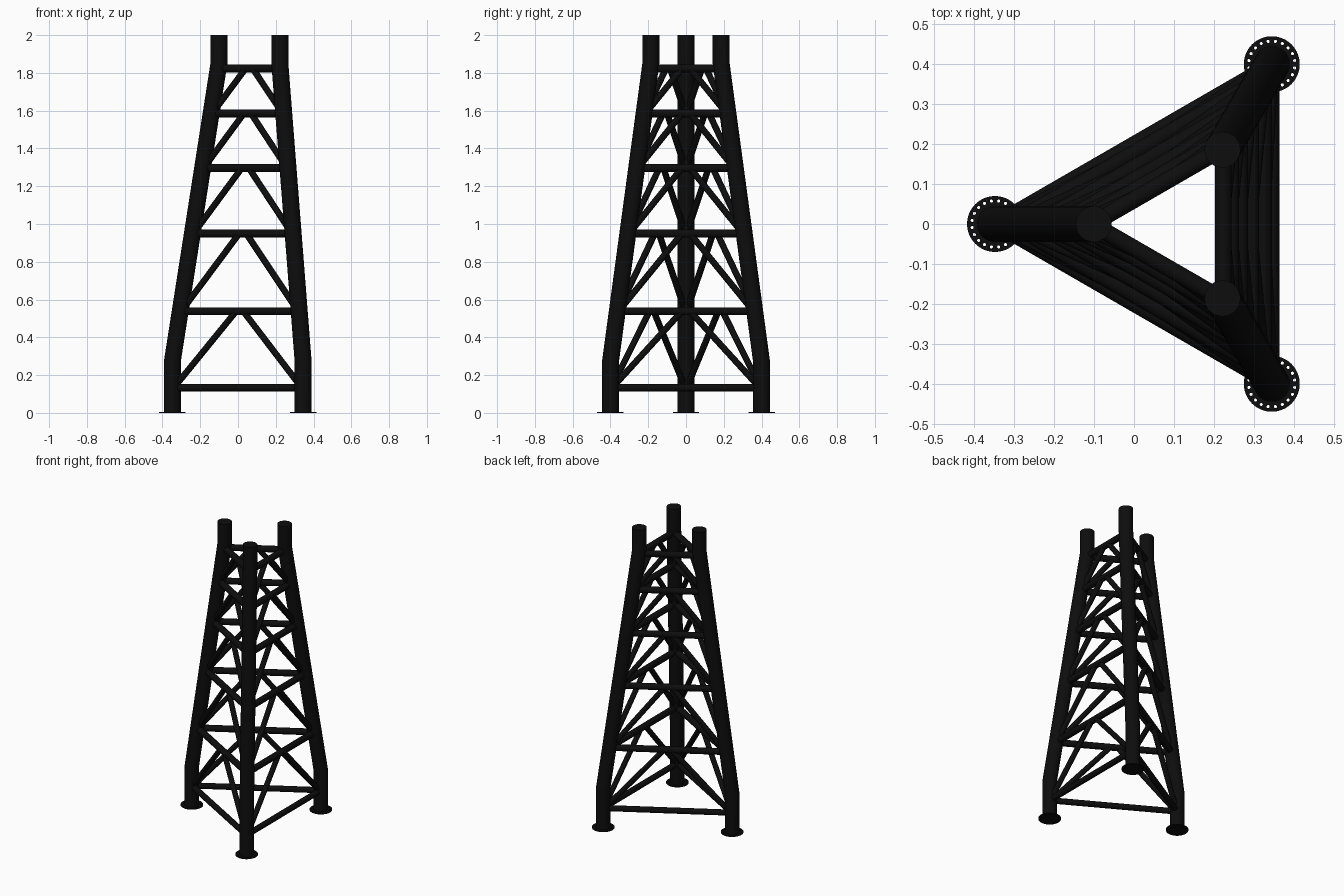
import bpy, bmesh
from math import cos, sin, pi
from mathutils import Vector

if "Cube" in bpy.data.objects:
    bpy.data.objects.remove(bpy.data.objects["Cube"])

CX = 0.114                       # tower axis in x
R_BASE, R_TOP = 0.462, 0.215     # leg distance from the axis
Z_LOW, Z_HIGH = 0.27, 1.85       # bends in the legs
LEG_R = 0.045
LEVELS = [0.133, 0.538, 0.949, 1.296, 1.585, 1.823]
ANGLES = [pi, pi / 3, -pi / 3]

black = bpy.data.materials.new("black_steel")
black.diffuse_color = (0.004, 0.004, 0.004, 1)
black.use_nodes = True
black.node_tree.nodes["Principled BSDF"].inputs["Base Color"].default_value = black.diffuse_color


def leg_point(i, z):
    t = min(max((z - Z_LOW) / (Z_HIGH - Z_LOW), 0), 1)
    r = R_BASE + (R_TOP - R_BASE) * t
    return Vector((CX + r * cos(ANGLES[i]), r * sin(ANGLES[i]), z))


def add_object(name, data):
    ob = bpy.data.objects.new(name, data)
    bpy.context.collection.objects.link(ob)
    ob.data.materials.append(black)
    bpy.ops.object.select_all(action='DESELECT')
    ob.select_set(True)
    bpy.context.view_layer.objects.active = ob
    return ob


def smooth():
    bpy.ops.object.shade_smooth_by_angle(angle=0.6)


def leg(name, i, n=40):
    bm = bmesh.new()
    rings = []
    for z in (0, Z_LOW, Z_HIGH, 2.0):
        c = leg_point(i, z)
        rings.append([bm.verts.new(c + Vector((LEG_R * cos(2 * pi * k / n), LEG_R * sin(2 * pi * k / n), 0)))
                      for k in range(n)])
    for a, b in zip(rings, rings[1:]):
        for k in range(n):
            bm.faces.new((a[k], a[(k + 1) % n], b[(k + 1) % n], b[k]))
    bm.faces.new(rings[0][::-1])
    bm.faces.new(rings[-1])
    me = bpy.data.meshes.new(name)
    bm.to_mesh(me)
    bm.free()
    add_object(name, me)
    smooth()


def tube(name, a, b, r):
    d = b - a
    bm = bmesh.new()
    bmesh.ops.create_cone(bm, cap_ends=True, segments=24, radius1=r, radius2=r, depth=d.length)
    me = bpy.data.meshes.new(name)
    bm.to_mesh(me)
    bm.free()
    ob = add_object(name, me)
    ob.location = (a + b) / 2
    ob.rotation_euler = d.to_track_quat('Z', 'Y').to_euler()
    smooth()


def flange(name, i):
    cu = bpy.data.curves.new(name, 'CURVE')
    cu.dimensions = '2D'
    cu.fill_mode = 'BOTH'
    cu.extrude = 0.0025

    def circle(x, y, r, n):
        s = cu.splines.new('POLY')
        s.points.add(n - 1)
        for k, p in enumerate(s.points):
            p.co = (x + r * cos(2 * pi * k / n), y + r * sin(2 * pi * k / n), 0, 1)
        s.use_cyclic_u = True

    circle(0, 0, 0.07, 64)
    for k in range(20):          # bolt holes
        a = 2 * pi * (k + 0.5) / 20
        circle(0.058 * cos(a), 0.058 * sin(a), 0.004, 10)
    ob = add_object(name, cu)
    ob.location = leg_point(i, 0) + Vector((0, 0, 0.0025))
    bpy.ops.object.convert(target='MESH')


# Legs and bolted foot flanges
for i, side in enumerate(("left", "back_right", "front_right")):
    leg(side + "_leg", i)
    flange(side + "_foot_flange", i)

# Horizontal and diagonal bracing on each face
for i, face in enumerate(("back", "right", "front")):
    j = (i + 1) % 3
    for n, z in enumerate(LEVELS):
        a, b = leg_point(i, z), leg_point(j, z)
        tube(f"{face}_horizontal_brace_{n + 1}", a, b, 0.019 if n == 0 else 0.021)
        if n:
            mid, along = (a + b) / 2, (b - a).normalized()
            zl = LEVELS[n - 1] - 0.01
            for k, s, tag in ((i, -1, "a"), (j, 1, "b")):
                tube(f"{face}_diagonal_brace_{n}{tag}", leg_point(k, zl), mid + along * 0.022 * s, 0.017)
